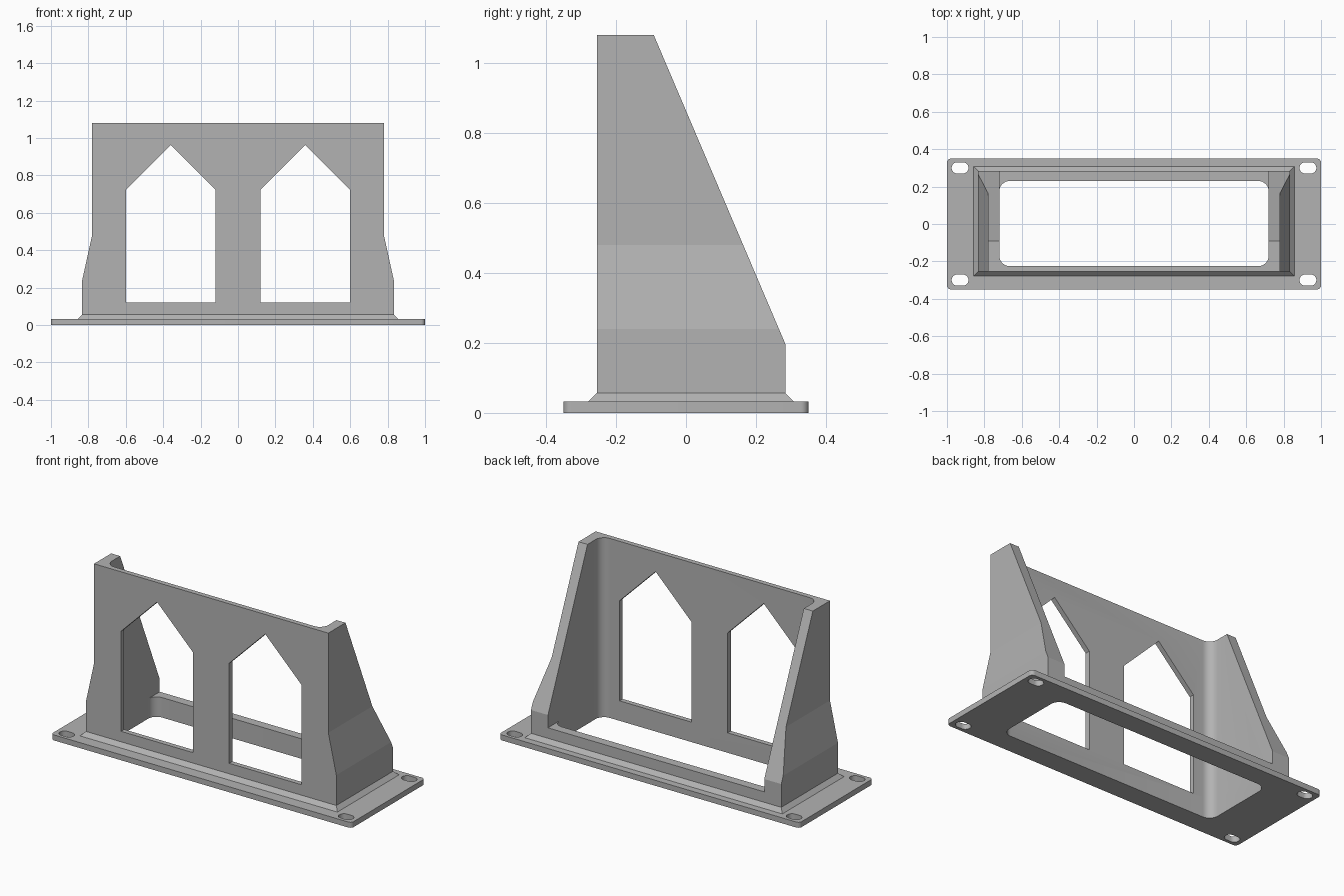
import bpy, bmesh, math

if "Cube" in bpy.data.objects:
    bpy.data.objects.remove(bpy.data.objects["Cube"])

grey = bpy.data.materials.new("plain grey")
grey.diffuse_color = (0.45, 0.45, 0.45, 1)
grey.use_nodes = True
grey.node_tree.nodes["Principled BSDF"].inputs["Base Color"].default_value = grey.diffuse_color


def loft(name, rings):
    """Solid through a stack of closed point rings with equal counts."""
    bm = bmesh.new()
    loops = [[bm.verts.new(p) for p in ring] for ring in rings]
    n = len(loops[0])
    for a, b in zip(loops, loops[1:]):
        for i in range(n):
            j = (i + 1) % n
            bm.faces.new((a[i], a[j], b[j], b[i]))
    bm.faces.new(loops[0][::-1])
    bm.faces.new(loops[-1])
    bmesh.ops.recalc_face_normals(bm, faces=bm.faces)
    mesh = bpy.data.meshes.new(name)
    bm.to_mesh(mesh)
    bm.free()
    mesh.materials.append(grey)
    obj = bpy.data.objects.new(name, mesh)
    bpy.context.collection.objects.link(obj)
    return obj


def rounded(x0, x1, y0, y1, r_front, r_back, steps=8):
    """Rectangle outline with its own corner radius at front and back."""
    pts = []
    for cx, cy, r, start in ((x1 - r_front, y0 + r_front, r_front, 270),
                             (x1 - r_back, y1 - r_back, r_back, 0),
                             (x0 + r_back, y1 - r_back, r_back, 90),
                             (x0 + r_front, y0 + r_front, r_front, 180)):
        for i in range(steps + 1 if r else 1):
            a = math.radians(start + 90 * i / steps)
            pts.append((cx + r * math.cos(a), cy + r * math.sin(a)))
    return pts


def prism(name, outline, z0, z1):
    return loft(name, [[(x, y, z) for x, y in outline] for z in (z0, z1)])


def combine(target, tool, operation):
    mod = target.modifiers.new(operation.lower(), 'BOOLEAN')
    mod.operation, mod.solver, mod.object = operation, 'EXACT', tool
    bpy.context.view_layer.objects.active = target
    bpy.ops.object.modifier_apply(modifier=mod.name)
    bpy.data.objects.remove(tool)


# Mounting flange
bracket = prism("mounting_bracket", rounded(-1, 1, -0.35, 0.35, 0.022, 0.022), 0, 0.033)

# Housing: chamfered foot, tapered sides, sloping back: (z, half width, front y, back y)
Y_LOW, Z_LOW, Y_TOP, Z_TOP = 0.284, 0.197, -0.092, 1.08


def slope(z):
    return Y_LOW + (Y_TOP - Y_LOW) * (z - Z_LOW) / (Z_TOP - Z_LOW)


levels = [(0.015, 0.857, -0.279, 0.308), (0.033, 0.857, -0.279, 0.308),
          (0.057, 0.833, -0.255, Y_LOW), (Z_LOW, 0.833, -0.255, Y_LOW),
          (0.24, 0.833, -0.255, slope(0.24)), (0.48, 0.78, -0.255, slope(0.48)),
          (Z_TOP, 0.78, -0.255, Y_TOP)]
housing = loft("housing", [[(-w, f, z), (w, f, z), (w, b, z), (-w, b, z)]
                           for z, w, f, b in levels])
combine(bracket, housing, 'UNION')

# Rounded opening through the flange, then the open back above the low rear wall
combine(bracket, prism("floor_opening", rounded(-0.72, 0.72, -0.225, 0.23, 0.055, 0.055),
                       -0.1, 0.12), 'DIFFERENCE')
combine(bracket, prism("back_opening", rounded(-0.72, 0.72, -0.225, 0.6, 0.055, 0),
                       0.12, 1.3), 'DIFFERENCE')

for side in (-1, 1):
    # Pointed window in the front wall
    shape = [(0.12, 0.12), (0.6, 0.12), (0.6, 0.722), (0.36, 0.962), (0.12, 0.722)]
    window = loft("window", [[(side * x, y, z) for x, z in shape] for y in (-0.4, -0.1)])
    combine(bracket, window, 'DIFFERENCE')
    # Screw slots at the flange corners
    for end in (-1, 1):
        cx, cy = side * 0.93, end * 0.3
        slot = prism("slot", rounded(cx - 0.045, cx + 0.045, cy - 0.03, cy + 0.03,
                                     0.0298, 0.0298), -0.1, 0.1)
        combine(bracket, slot, 'DIFFERENCE')

# Smooth fillets, crisp edges
bpy.ops.object.select_all(action='DESELECT')
bracket.select_set(True)
bpy.context.view_layer.objects.active = bracket
bpy.ops.object.shade_smooth_by_angle(angle=math.radians(12))
